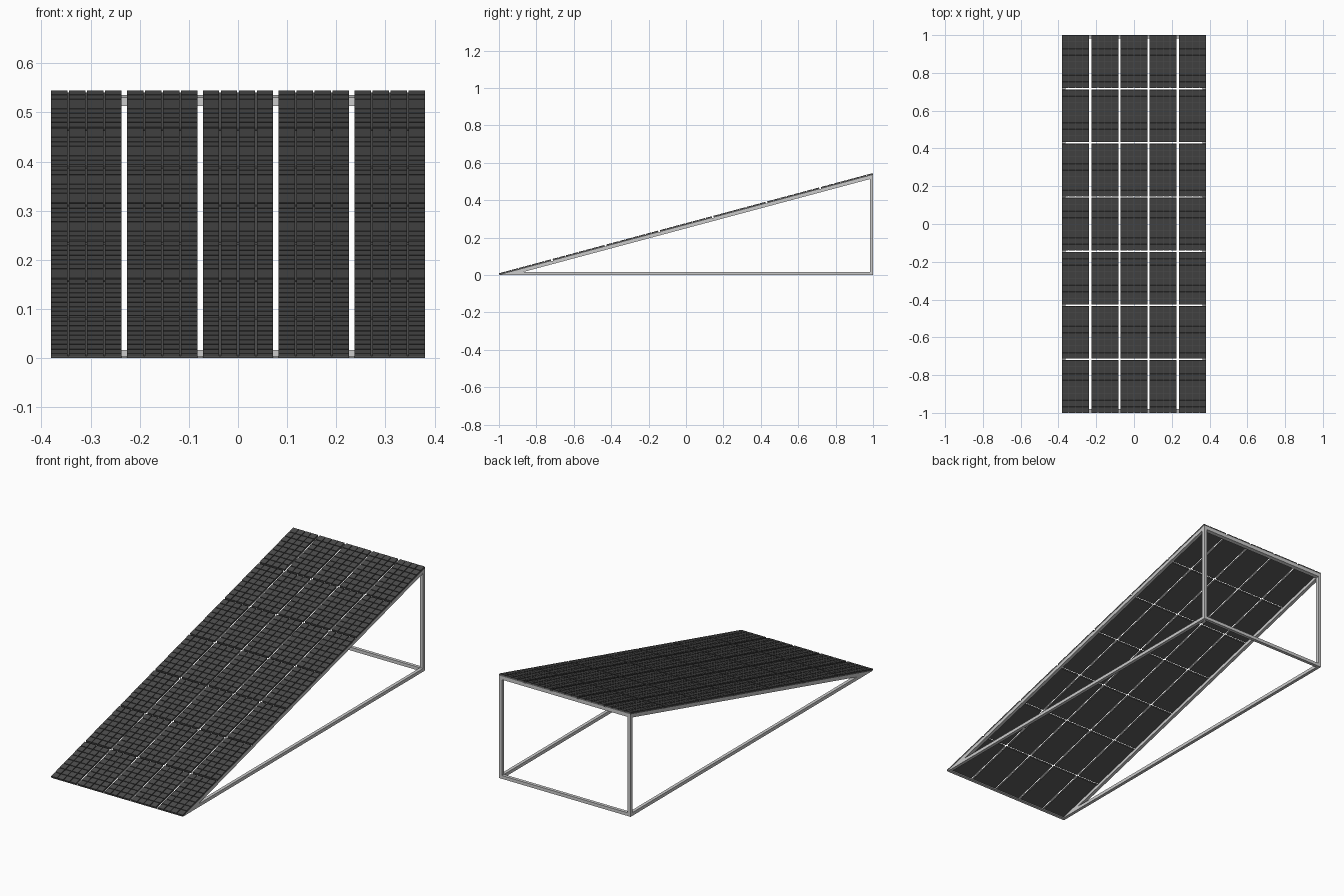
import bpy, bmesh, math
from mathutils import Matrix, Vector

if "Cube" in bpy.data.objects:
    bpy.data.objects.remove(bpy.data.objects["Cube"])

TILT = math.radians(15)
SIN, COS, TAN = math.sin(TILT), math.cos(TILT), math.tan(TILT)
Y0 = -0.9975                      # lower front edge of the sloped deck
LENGTH = (1 - Y0) / COS           # deck length along the slope
HALF_W = 0.38
BAR = 0.017
COLS, ROWS = 5, 7
GAP_X, GAP_Y = 0.0115, 0.010


def material(name, v):
    m = bpy.data.materials.new(name)
    m.diffuse_color = (v, v, v, 1)
    m.use_nodes = True
    m.node_tree.nodes["Principled BSDF"].inputs["Base Color"].default_value = m.diffuse_color
    return m


cell_mat = material("dark_cell", 0.07)
back_mat = material("panel_backing", 0.10)


def add_box(bm, lo, hi, mat=0):
    lo, hi = Vector(lo), Vector(hi)
    size = hi - lo
    m = Matrix.Translation((lo + hi) / 2) @ Matrix.Diagonal((*size, 1))
    verts = bmesh.ops.create_cube(bm, size=1, matrix=m)["verts"]
    for f in {f for v in verts for f in v.link_faces}:
        f.material_index = mat


def link(name, mesh):
    ob = bpy.data.objects.new(name, mesh)
    bpy.context.collection.objects.link(ob)
    return ob


def extrude_x(name, profile, x0, x1):
    """Extrude a (y, z) side profile between two x positions."""
    bm = bmesh.new()
    face = bm.faces.new([bm.verts.new((x0, y, z)) for y, z in profile])
    ext = bmesh.ops.extrude_face_region(bm, geom=[face])["geom"]
    bmesh.ops.translate(bm, vec=(x1 - x0, 0, 0),
                        verts=[g for g in ext if isinstance(g, bmesh.types.BMVert)])
    bmesh.ops.recalc_face_normals(bm, faces=bm.faces)
    mesh = bpy.data.meshes.new(name)
    bm.to_mesh(mesh)
    bm.free()
    return link(name, mesh)


# One panel: thin backing plate with a 4 x 8 grid of raised cells
pitch_x = (2 * HALF_W + GAP_X) / COLS
pitch_y = (LENGTH + GAP_Y) / ROWS
w, l = pitch_x - GAP_X, pitch_y - GAP_Y
bm = bmesh.new()
add_box(bm, (0, 0, 0), (w, l, 0.005), 1)
NX, NY, SEAM = 4, 8, 0.0035
cx, cy = (w + SEAM) / NX, (l + SEAM) / NY
for i in range(NX):
    for j in range(NY):
        add_box(bm, (i * cx, j * cy, 0.005),
                (i * cx + cx - SEAM, j * cy + cy - SEAM, 0.010))
panel_mesh = bpy.data.meshes.new("panel")
bm.to_mesh(panel_mesh)
bm.free()
panel_mesh.materials.append(cell_mat)
panel_mesh.materials.append(back_mat)

# Sloped array of panels
slope = Matrix.Translation((0, Y0, 0)) @ Matrix.Rotation(TILT, 4, 'X')
for c in range(COLS):
    for r in range(ROWS):
        ob = link(f"panel_{r + 1}_{c + 1}", panel_mesh)
        ob.matrix_world = slope @ Matrix.Translation(
            (-HALF_W + c * pitch_x, r * pitch_y, 0))


def deck(y):
    """Height of the underside of the deck."""
    return (y - Y0) * TAN


# Side frames: sloped beam, ground rail and rear post, left and right
drop = BAR / COS
toe = Y0 + drop / TAN
for side, s in (("left", -1), ("right", 1)):
    xa, xb = s * HALF_W, s * (HALF_W - BAR)
    extrude_x(f"{side}_sloped_beam",
              [(Y0, 0), (toe, 0), (1, deck(1) - drop), (1, deck(1))], xa, xb)
    extrude_x(f"{side}_ground_rail",
              [(Y0, 0), (1, 0), (1, BAR), (Y0 + BAR / TAN, BAR)], xa, xb)
    extrude_x(f"{side}_rear_post",
              [(1 - BAR, 0), (1, 0), (1, deck(1) - drop),
               (1 - BAR, deck(1 - BAR) - drop)], xa, xb)

# Cross bars between the side frames
xi = HALF_W - BAR
extrude_x("rear_bottom_crossbar",
          [(1 - BAR, 0), (1, 0), (1, BAR), (1 - BAR, BAR)], -xi, xi)
extrude_x("rear_top_crossbar",
          [(1 - BAR, deck(1 - BAR) - drop), (1, deck(1) - drop),
           (1, deck(1)), (1 - BAR, deck(1 - BAR))], -xi, xi)
extrude_x("front_crossbar",
          [(Y0, 0), (Y0 + BAR, 0), (Y0 + BAR, deck(Y0 + BAR))], -xi, xi)
